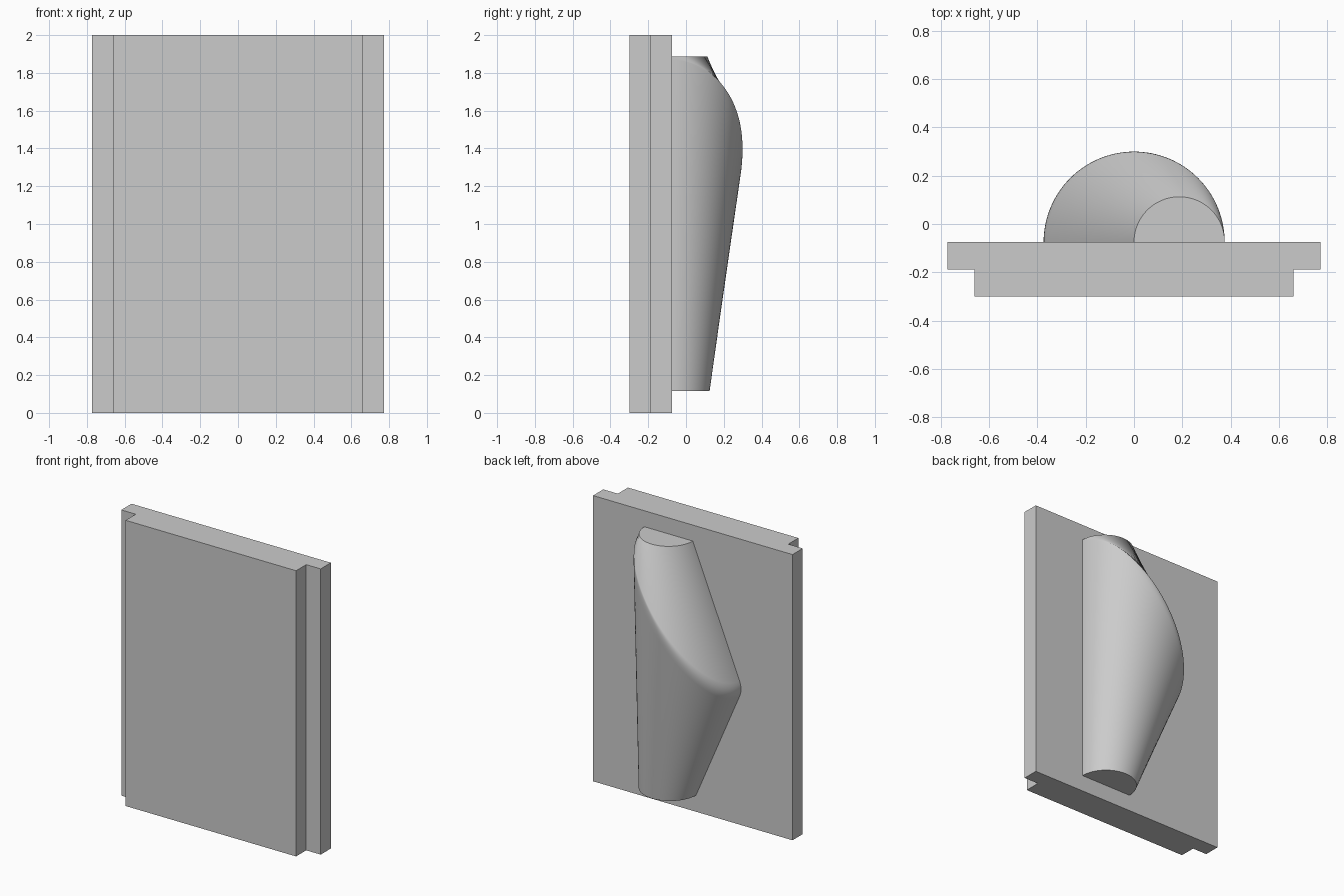
import bpy, bmesh, math
from mathutils import Vector

cube = bpy.data.objects.get("Cube")
if cube:
    bpy.data.objects.remove(cube, do_unlink=True)

grey = bpy.data.materials.new("plain_grey")
grey.use_nodes = True
colour = (0.6, 0.6, 0.6, 1)
grey.diffuse_color = colour
grey.node_tree.nodes["Principled BSDF"].inputs["Base Color"].default_value = colour

WALL_Y = -0.075   # rear face of the panel, where the bulge is attached
EDGE_X = 0.375    # upright edge shared by every section of the bulge


def add_object(name, bm):
    bmesh.ops.recalc_face_normals(bm, faces=bm.faces[:])
    mesh = bpy.data.meshes.new(name)
    bm.to_mesh(mesh)
    bm.free()
    mesh.materials.append(grey)
    obj = bpy.data.objects.new(name, mesh)
    bpy.context.collection.objects.link(obj)
    return obj


# Stepped panel: mirrored half profile, extruded upwards
half = [(0.66, -0.30), (0.66, -0.188), (0.772, -0.188), (0.772, WALL_Y)]
profile = half + [(-x, y) for x, y in reversed(half)]
bm = bmesh.new()
base = bm.faces.new([bm.verts.new((x, y, 0)) for x, y in profile])
top = bmesh.ops.extrude_face_region(bm, geom=[base])["geom"]
bmesh.ops.translate(bm, vec=(0, 0, 2),
                    verts=[v for v in top if isinstance(v, bmesh.types.BMVert)])
add_object("stepped_panel", bm)


# Bulge: half-round sections lofted over a slanted ridge
def section_point(radius, angle, z_far, z_edge):
    across = (1 + math.cos(angle)) / 2      # 1 on the far side, 0 at the shared edge
    return Vector((EDGE_X - 2 * radius * across,
                   WALL_Y + radius * math.sin(angle),
                   z_edge + (z_far - z_edge) * across))


def rail(angle, blend=0.06, steps=6):
    low = section_point(0.20, angle, 0.115, 0.115)
    ridge = section_point(0.38, angle, 0.95, 1.87)
    high = section_point(0.1875, angle, 1.888, 1.888)
    a, b = ridge.lerp(low, blend), ridge.lerp(high, blend)
    rounded = [a.lerp(ridge, i / steps).lerp(ridge.lerp(b, i / steps), i / steps)
               for i in range(steps + 1)]
    return [low] + rounded + [high]


SEGMENTS = 64
bm = bmesh.new()
rails = [[bm.verts.new(p) for p in rail(math.pi * i / SEGMENTS)]
         for i in range(SEGMENTS + 1)]
for left, right in zip(rails, rails[1:]):
    for i in range(len(left) - 1):
        bm.faces.new((left[i], right[i], right[i + 1], left[i + 1]))
bm.faces.new([r[0] for r in rails])
bm.faces.new([r[-1] for r in rails])
bm.faces.new(rails[0] + rails[-1][::-1])
bulge = add_object("bulge", bm)

bpy.ops.object.select_all(action="DESELECT")
bulge.select_set(True)
bpy.context.view_layer.objects.active = bulge
bpy.ops.object.shade_smooth_by_angle(angle=math.radians(35))
